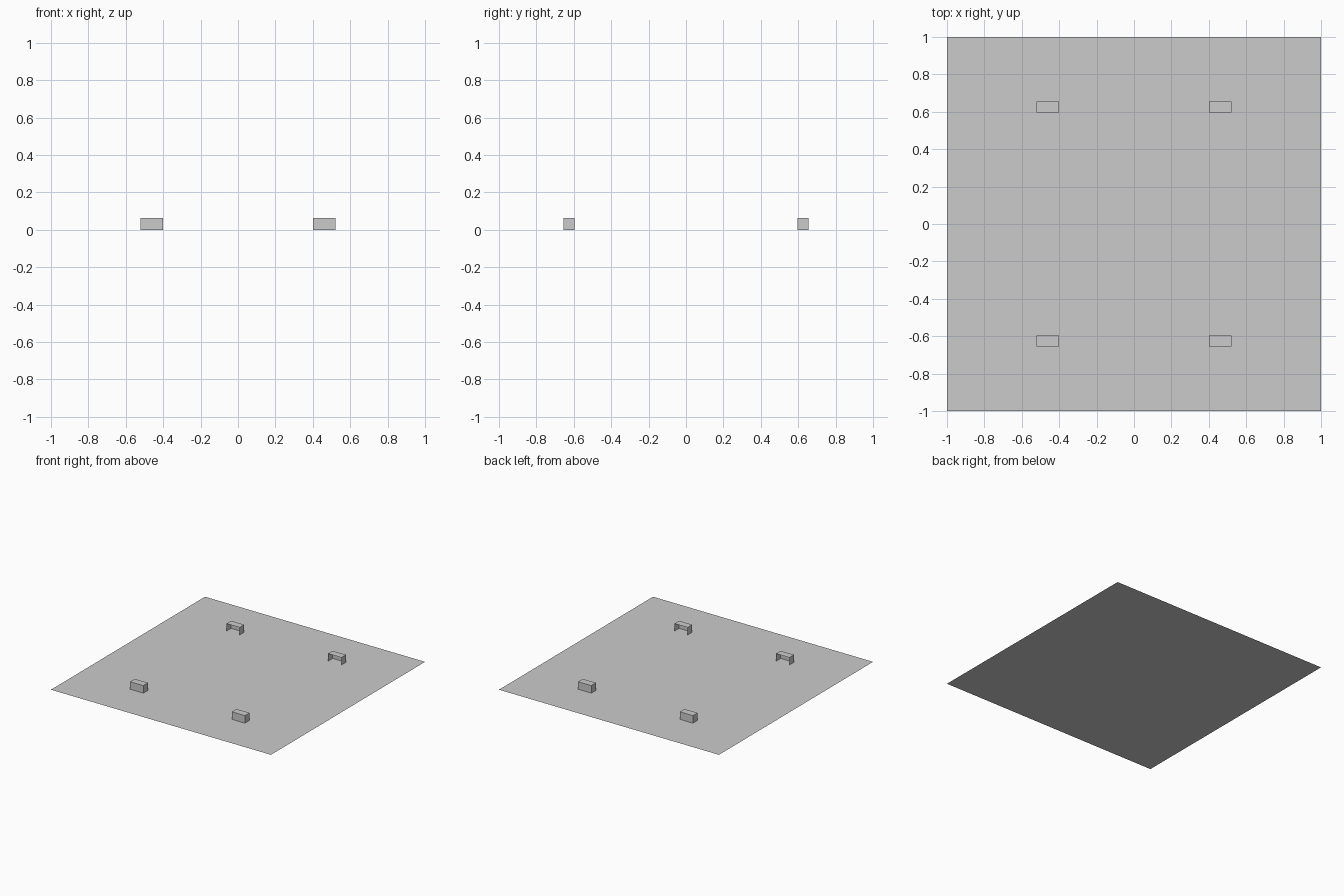
import bpy, bmesh

if "Cube" in bpy.data.objects:
    bpy.data.objects.remove(bpy.data.objects["Cube"])

X, Y = 0.462, 0.625            # bracket centres
W, D, H = 0.12, 0.06, 0.062    # bracket size


def finish(name, bm):
    mesh = bpy.data.meshes.new(name)
    bm.to_mesh(mesh)
    bm.free()
    obj = bpy.data.objects.new(name, mesh)
    bpy.context.collection.objects.link(obj)
    return obj


# Thin flat base sheet
bm = bmesh.new()
bmesh.ops.create_grid(bm, x_segments=1, y_segments=1, size=1.0)
finish("base_sheet", bm)


# Small hood: top, two ends and outer wall, open inwards and underneath
def hood(name, sx, sy):
    bm = bmesh.new()
    bmesh.ops.create_cube(bm, size=1.0)
    bm.normal_update()
    open_faces = [f for f in bm.faces
                  if f.normal.z < -0.5 or f.normal.y * sy < -0.5]
    bmesh.ops.delete(bm, geom=open_faces, context='FACES')
    bmesh.ops.scale(bm, vec=(W, D, H), verts=bm.verts)
    bmesh.ops.translate(bm, vec=(sx * X, sy * Y, H / 2), verts=bm.verts)
    return finish(name, bm)


for sy, row in ((-1, "front"), (1, "back")):
    for sx, side in ((-1, "left"), (1, "right")):
        hood(f"{row}_{side}_hood", sx, sy)
